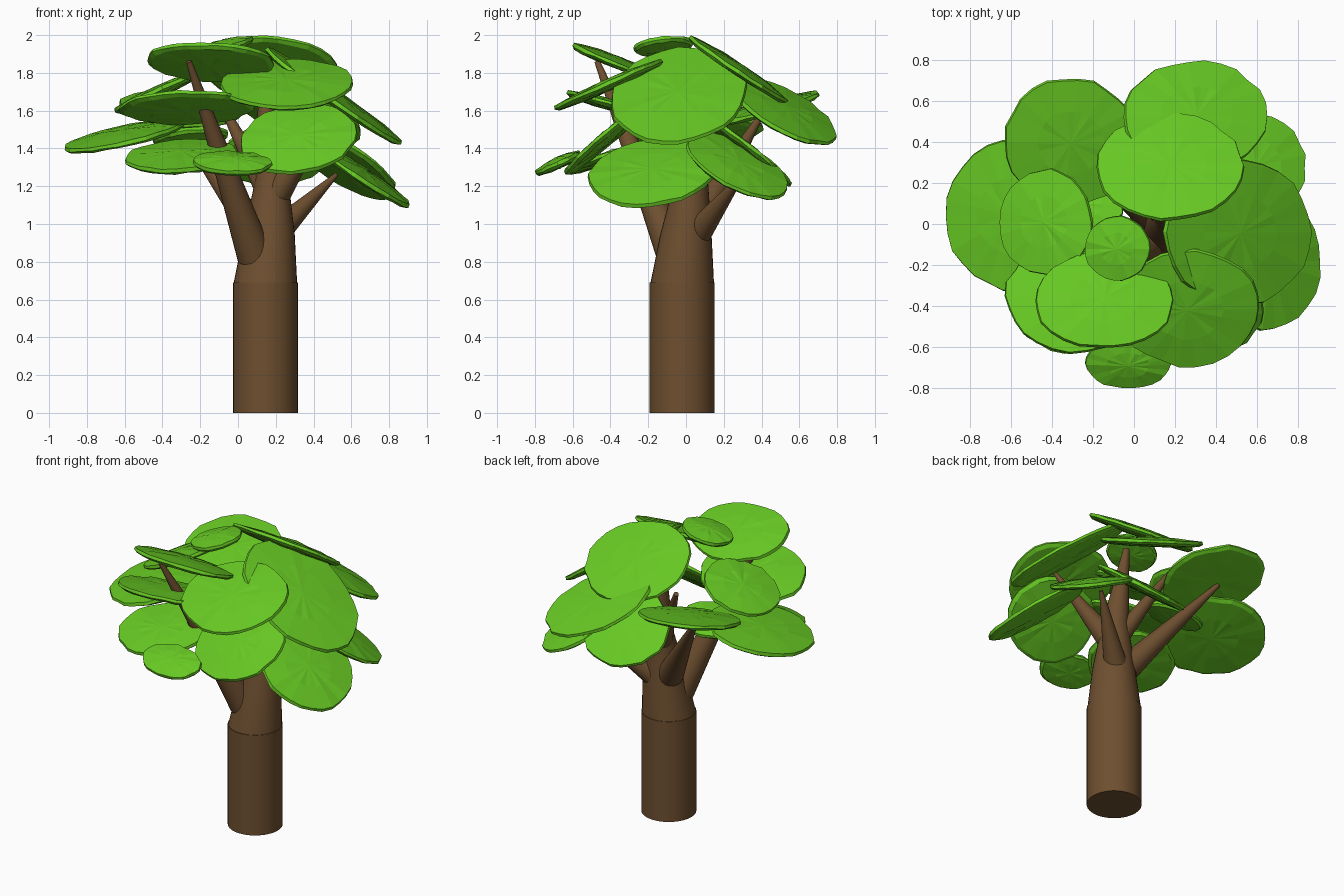
import bpy, bmesh, math, random
from mathutils import Vector

if "Cube" in bpy.data.objects:
    bpy.data.objects.remove(bpy.data.objects["Cube"])
random.seed(4)


def material(name, col):
    m = bpy.data.materials.new(name)
    m.diffuse_color = (*col, 1)
    m.use_nodes = True
    m.node_tree.nodes["Principled BSDF"].inputs["Base Color"].default_value = m.diffuse_color
    return m


bark = material("bark brown", (0.155, 0.078, 0.029))
green = material("leaf green", (0.135, 0.58, 0.017))


def finish(name, bm, mat, smooth):
    bmesh.ops.recalc_face_normals(bm, faces=bm.faces[:])
    me = bpy.data.meshes.new(name)
    bm.to_mesh(me)
    bm.free()
    me.materials.append(mat)
    ob = bpy.data.objects.new(name, me)
    bpy.context.collection.objects.link(ob)
    if smooth:
        bpy.ops.object.select_all(action='DESELECT')
        bpy.context.view_layer.objects.active = ob
        ob.select_set(True)
        bpy.ops.object.shade_smooth_by_angle(angle=math.radians(30))


def limb(name, pts, sides=24, level=False):
    """Tapered tube through (x, y, z, radius) points."""
    bm = bmesh.new()
    axis = Vector(pts[-1][:3]) - Vector(pts[0][:3])
    q = Vector((0, 0, 1)).rotation_difference(Vector((0, 0, 1)) if level else axis)
    rings = []
    for x, y, z, r in pts:
        rings.append([bm.verts.new(Vector((x, y, z)) + q @ Vector((
            r * math.cos(i * math.tau / sides), r * math.sin(i * math.tau / sides), 0)))
            for i in range(sides)])
    for a, b in zip(rings, rings[1:]):
        for i in range(sides):
            j = (i + 1) % sides
            bm.faces.new((a[i], a[j], b[j], b[i]))
    bm.faces.new(rings[0])
    bm.faces.new(rings[-1])
    finish(name, bm, bark, True)


def leaf_pad(name, c, rx, ry, gx, gy, sides=26):
    """Thin lens, rx by ry seen from above, tilted by slopes gx, gy."""
    bm = bmesh.new()
    c = Vector(c)
    n = Vector((-gx, -gy, 1)).normalized()
    edge = [1 + random.uniform(-0.035, 0.02) for _ in range(sides)]

    def ring(f, h):
        vs = []
        for i in range(sides):
            a = i * math.tau / sides
            x, y = rx * f * edge[i] * math.cos(a), ry * f * edge[i] * math.sin(a)
            vs.append(bm.verts.new(c + Vector((x, y, gx * x + gy * y))
                                   + n * (h + random.uniform(-.003, .003))))
        return vs

    rings = [ring(f, h) for f, h in
             ((.5, -.03), (.93, -.022), (1, -.008), (.985, .01), (.5, .024))]
    for a, b in zip(rings, rings[1:]):
        for i in range(sides):
            j = (i + 1) % sides
            bm.faces.new((a[i], a[j], b[j], b[i]))
    for r, h in ((rings[0], -.033), (rings[-1], .03)):
        tip = bm.verts.new(c + n * h)
        for i in range(sides):
            bm.faces.new((r[i], r[(i + 1) % sides], tip))
    finish(name, bm, green, False)


# Trunk: straight lower cylinder and leaning tapered upper part
limb("lower_trunk", [(.145, -.02, 0, .172), (.145, -.02, .69, .172)], 32, True)
limb("upper_trunk", [(.145, -.02, .688, .168), (.165, .0, .95, .135),
                     (.18, .03, 1.25, .085), (.13, .08, 1.8, .02)], 32, True)

# Branches
limb("front_left_branch", [(.09, -.06, .83, .095), (-.26, -.47, 1.86, .015)])
limb("back_right_branch", [(.2, .06, .95, .075), (.52, .3, 1.26, .012)])
limb("back_left_branch", [(.09, .04, .98, .085), (-.35, .4, 1.58, .015)])
limb("right_branch", [(.2, .0, 1.15, .075), (.5, -.17, 1.6, .012)])
limb("rear_branch", [(.14, .05, 1.2, .06), (-.1, .25, 1.66, .015)])

# Leaf pads: name, centre, x radius, y radius, x slope, y slope
pads = [
    ("top_front_left", (-.145, -.37, 1.86), .345, .235, -.04, -.40),
    ("mid_front_left", (-.27, -.35, 1.62), .36, .28, .02, -.28),
    ("upper_front_right", (.26, -.41, 1.74), .355, .285, .02, .44),
    ("lower_front_right", (.32, -.43, 1.45), .31, .215, .1, .85),
    ("small_front", (-.03, -.68, 1.325), .21, .12, -.03, .45),
    ("left", (-.6, .04, 1.47), .32, .365, .22, .12),
    ("low_front_left", (-.3, -.39, 1.36), .3, .24, .06, .33),
    ("lower_right", (.65, -.18, 1.27), .26, .34, -.66, .1),
    ("upper_right", (.505, -.04, 1.68), .36, .365, -.7, .09),
    ("back_right_low", (.58, .27, 1.31), .26, .27, -.5, -.42),
    ("top_back", (.175, .28, 1.82), .36, .26, -.05, -.66),
    ("far_back", (.3, .52, 1.6), .35, .28, -.33, -.47),
    ("back_centre_low", (.22, .34, 1.38), .3, .22, .1, -.78),
    ("back_left", (-.31, .4, 1.61), .325, .315, -.08, .27),
    ("upper_left", (-.43, .01, 1.7), .23, .26, .45, -.03),
    ("small_top", (-.08, -.12, 1.945), .16, .16, .25, .1),
    ("inner_left", (-.25, .09, 1.46), .2, .15, .1, -.3),
]
for name, c, rx, ry, gx, gy in pads:
    leaf_pad(name + "_leaf_pad", c, rx, ry, gx, gy)
